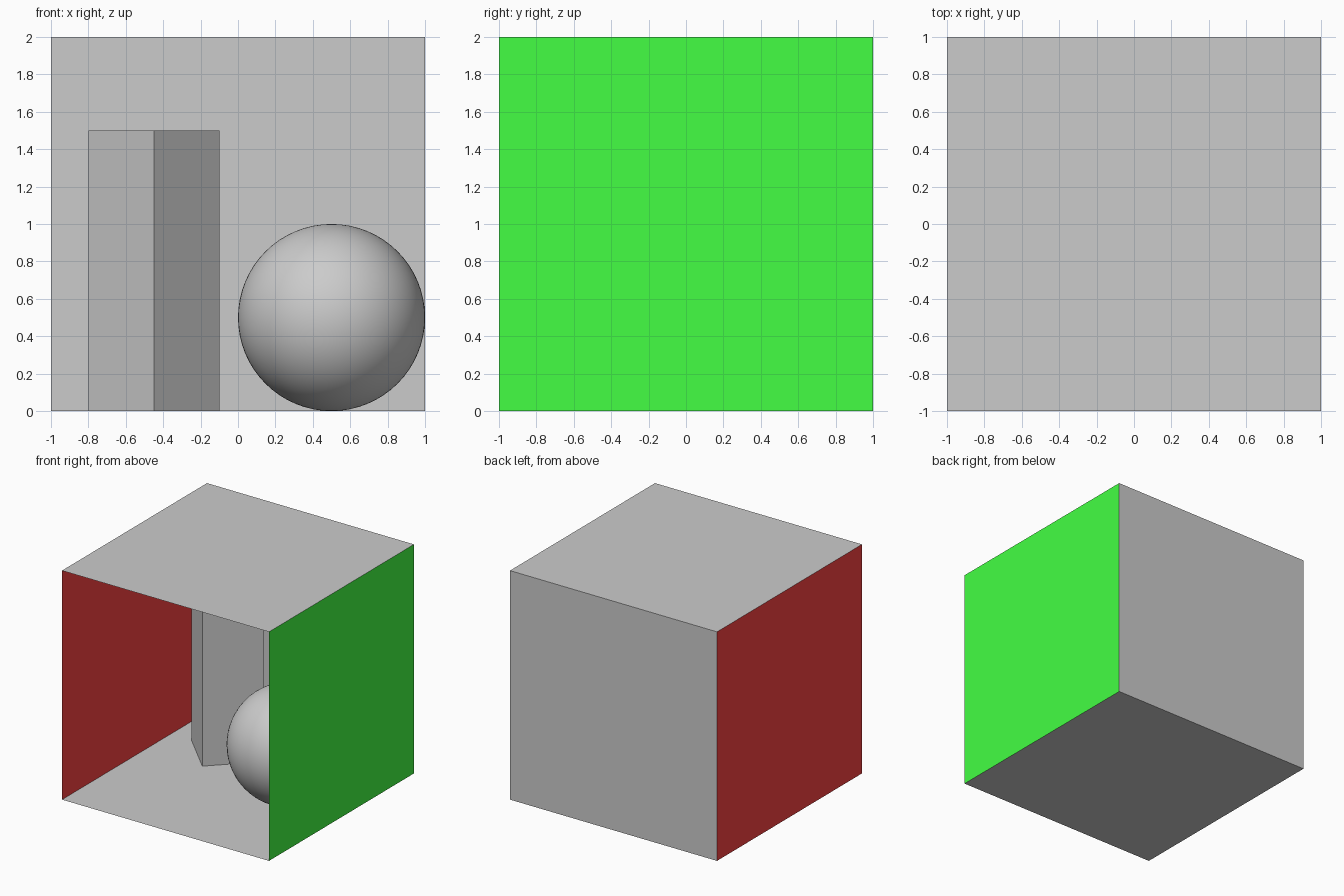
import bpy
from math import pi

if "Cube" in bpy.data.objects:
    bpy.data.objects.remove(bpy.data.objects["Cube"])


def material(name, color):
    mat = bpy.data.materials.new(name)
    mat.diffuse_color = color
    mat.use_nodes = True
    mat.node_tree.nodes["Principled BSDF"].inputs["Base Color"].default_value = mat.diffuse_color
    return mat


def wall(name, loc, rot, mat=None):
    # Thin 2 x 2 panel whose normal faces the room
    bpy.ops.mesh.primitive_plane_add(size=2, location=loc, rotation=rot)
    ob = bpy.context.object
    ob.name = name
    if mat:
        ob.data.materials.append(mat)
    return ob


red = material("red", (1.0, 0.057, 0.057, 1))
green = material("green", (0.057, 1.0, 0.057, 1))

# Room, open at the front
wall("floor", (0, 0, 0), (0, 0, 0))
wall("ceiling", (0, 0, 2), (pi, 0, 0))
wall("back_wall", (0, 1, 1), (pi / 2, 0, 0))
wall("left_wall", (-1, 0, 1), (0, pi / 2, 0), red)
wall("right_wall", (1, 0, 1), (0, -pi / 2, 0), green)

# Tall square block turned 45 degrees
bpy.ops.mesh.primitive_cylinder_add(vertices=4, radius=0.35, depth=1.5,
                                    location=(-0.45, 0.5, 0.75))
bpy.context.object.name = "tall_block"

# Smooth ball resting on the floor
bpy.ops.mesh.primitive_uv_sphere_add(segments=64, ring_count=32, radius=0.5,
                                     location=(0.5, 0, 0.5))
bpy.context.object.name = "ball"
bpy.ops.object.shade_smooth()
